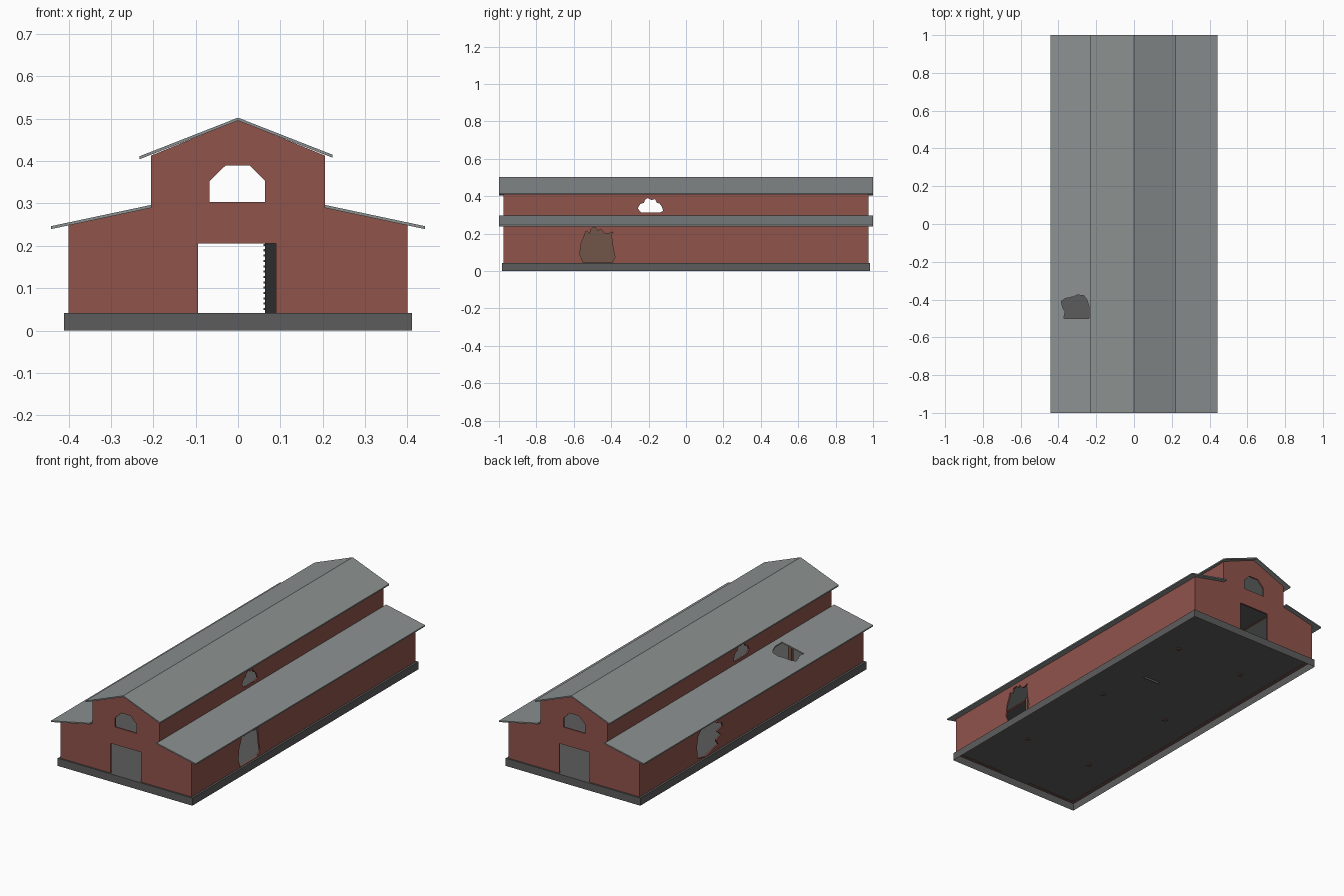
import bpy, bmesh
from mathutils import Matrix

if "Cube" in bpy.data.objects:
    bpy.data.objects.remove(bpy.data.objects["Cube"])


def material(name, rgb):
    m = bpy.data.materials.new(name)
    m.diffuse_color = (*rgb, 1)
    m.use_nodes = True
    m.node_tree.nodes["Principled BSDF"].inputs["Base Color"].default_value = m.diffuse_color
    return m


RED = material("barn_red", (0.28, 0.087, 0.071))
ROOF = material("roof_grey", (0.262, 0.28, 0.278))
STONE = material("foundation_grey", (0.108, 0.108, 0.108))
WOOD = material("inner_wood", (0.165, 0.092, 0.066))


def add_mesh(name, bm, *mats):
    bmesh.ops.recalc_face_normals(bm, faces=bm.faces[:])
    mesh = bpy.data.meshes.new(name)
    bm.to_mesh(mesh)
    bm.free()
    for m in mats:
        mesh.materials.append(m)
    for p in mesh.polygons:
        p.use_smooth = False
    ob = bpy.data.objects.new(name, mesh)
    bpy.context.collection.objects.link(ob)
    return ob


def box(name, lo, hi, mat, matrix=Matrix(), open_bottom=False):
    bm = bmesh.new()
    bmesh.ops.create_cube(bm, size=1)
    if open_bottom:
        low = [f for f in bm.faces if f.calc_center_median().z < -0.4]
        bmesh.ops.delete(bm, geom=low, context='FACES')
    for v in bm.verts:
        v.co = [(a + b) / 2 + c * (b - a) for a, b, c in zip(lo, hi, v.co)]
    bm.transform(matrix)
    return add_mesh(name, bm, mat)


def plate(name, outlines, thick, matrix, *mats):
    """Flat plate: first outline is the edge, the others are holes."""
    cu = bpy.data.curves.new(name, 'CURVE')
    cu.dimensions, cu.fill_mode, cu.extrude = '2D', 'BOTH', thick / 2
    for pts in outlines:
        s = cu.splines.new('POLY')
        s.points.add(len(pts) - 1)
        for p, (u, v) in zip(s.points, pts):
            p.co = (u, v, 0, 1)
        s.use_cyclic_u = True
    tmp = bpy.data.objects.new(name + "_tmp", cu)
    bpy.context.collection.objects.link(tmp)
    dg = bpy.context.evaluated_depsgraph_get()
    me = bpy.data.meshes.new_from_object(tmp.evaluated_get(dg))
    bm = bmesh.new()
    bm.from_mesh(me)
    bpy.data.objects.remove(tmp)
    bpy.data.curves.remove(cu)
    bpy.data.meshes.remove(me)
    for f in bm.faces:
        f.material_index = 0
    bmesh.ops.remove_doubles(bm, verts=bm.verts[:], dist=1e-5)
    bm.transform(matrix)
    return add_mesh(name, bm, *mats)


def line_inside(ob, axis, sign):
    """Second material on the broad faces that look into the barn."""
    for p in ob.data.polygons:
        if p.normal[axis] * sign < -0.9 and abs(p.center[axis]) > 0.19:
            p.material_index = 1


def rect(u0, v0, u1, v1):
    return [(u0, v0), (u1, v0), (u1, v1), (u0, v1)]


def gable_at(y):
    return Matrix(((1, 0, 0, 0), (0, 0, 1, y), (0, 1, 0, 0), (0, 0, 0, 1)))


def side_at(x):
    return Matrix(((0, 0, 1, x), (1, 0, 0, 0), (0, 1, 0, 0), (0, 0, 0, 1)))


def slope(z0, k):
    return Matrix(((1, 0, 0, 0), (0, 1, 0, 0), (k, 0, 1, z0), (0, 0, 0, 1)))


T = 0.008  # wall thickness

# Foundation: floor with a skirt, hollow underneath
box("foundation", (-0.411, -0.985, 0), (0.411, 0.985, 0.042), STONE, open_bottom=True)

# End walls with door and chamfered loft window
gable = [(-0.4, 0.04), (-0.094, 0.04), (-0.094, 0.206), (0.09, 0.206), (0.09, 0.04),
         (0.4, 0.04), (0.4, 0.25), (0.205, 0.293), (0.205, 0.413), (0, 0.497),
         (-0.205, 0.413), (-0.205, 0.293), (-0.4, 0.25)]
window = [(-0.067, 0.303), (0.064, 0.303), (0.064, 0.353), (0.027, 0.39),
          (-0.029, 0.39), (-0.067, 0.353)]
for name, s in (("front_wall", -1), ("back_wall", 1)):
    line_inside(plate(name, [gable, window], T, gable_at(s * (0.976 - T / 2)), RED, WOOD), 1, s)

# Long walls with ragged holes
hole_right = [(-0.55, 0.045), (-0.395, 0.045), (-0.38, 0.075), (-0.39, 0.12), (-0.395, 0.16),
              (-0.4, 0.195), (-0.39, 0.208), (-0.415, 0.2), (-0.435, 0.2), (-0.455, 0.225),
              (-0.47, 0.215), (-0.485, 0.233), (-0.505, 0.228), (-0.515, 0.2),
              (-0.535, 0.215), (-0.545, 0.185), (-0.56, 0.15), (-0.568, 0.09)]
hole_left = [(0.47, 0.06), (0.475, 0.13), (0.465, 0.18), (0.43, 0.215), (0.37, 0.225),
             (0.28, 0.235), (0.27, 0.215), (0.31, 0.195), (0.26, 0.18), (0.25, 0.155),
             (0.3, 0.145), (0.265, 0.115), (0.31, 0.1), (0.29, 0.07), (0.34, 0.06), (0.4, 0.045)]
hole_top = [(-0.24, 0.312), (-0.14, 0.312), (-0.122, 0.322), (-0.13, 0.345), (-0.14, 0.36),
            (-0.155, 0.365), (-0.165, 0.385), (-0.185, 0.38), (-0.205, 0.39), (-0.22, 0.38),
            (-0.225, 0.365), (-0.245, 0.358), (-0.258, 0.335)]
for side, s, hole in (("left", -1, hole_left), ("right", 1, hole_right)):
    lower = plate(f"{side}_lower_wall", [rect(-0.972, 0.04, 0.972, 0.25), hole], T,
                  side_at(s * (0.4 - T / 2)), RED, WOOD)
    upper = plate(f"{side}_upper_wall", [rect(-0.972, 0.285, 0.972, 0.412), hole_top], T,
                  side_at(s * (0.205 - T / 2)), RED, WOOD)
    line_inside(lower, 0, s)
    line_inside(upper, 0, s)

# Roofs: shallow aisle roofs and the raised ridge roof
hole_roof = [(-0.372, -0.5), (-0.237, -0.5), (-0.237, -0.44), (-0.25, -0.4), (-0.265, -0.38),
             (-0.3, -0.375), (-0.32, -0.385), (-0.365, -0.395), (-0.385, -0.41),
             (-0.378, -0.44), (-0.365, -0.465)]
R = 0.007
for side, s in (("left", -1), ("right", 1)):
    outlines = [rect(s * 0.442, -1, s * 0.204, 1)]
    if s < 0:
        outlines.append(hole_roof)
    plate(f"{side}_aisle_roof", outlines, R, slope(0.3365, -s * 0.212), ROOF)
    outer = -0.232 if s < 0 else 0.223
    plate(f"{side}_ridge_roof", [rect(outer, -1, 0, 1)], R, slope(0.499, -s * 0.392), ROOF)

# Loft floor with a stair opening
plate("loft_floor", [rect(-0.204, -0.968, 0.204, 0.968), rect(0.055, 0.03, 0.172, 0.22)],
      0.01, Matrix.Translation((0, 0, 0.293)), STONE)

# Posts carrying the loft, poking slightly through the floor
for x in (-0.21, 0.21):
    for y in (-0.615, 0, 0.615):
        box("loft_post", (x - 0.01, y - 0.01, 0.036), (x + 0.01, y + 0.01, 0.288), WOOD)

# Stair rising toward the front: sloped board with projecting treads
Y0, Y1, Z0, Z1 = 0.28, 0.03, 0.042, 0.294
k = (Z1 - Z0) / (Y1 - Y0)
shear = Matrix(((1, 0, 0, 0), (0, 1, 0, 0), (0, k, 1, Z0 - k * Y0), (0, 0, 0, 1)))
box("stair_board", (0.064, Y1, -0.012), (0.163, Y0, 0), STONE, shear)
N = 20
for i in range(N):
    t = (i + 0.5) / N
    y, z = Y0 + t * (Y1 - Y0), Z0 + t * (Z1 - Z0)
    box("stair_tread", (0.06, y - 0.007, z), (0.167, y + 0.007, z + 0.005), STONE)
